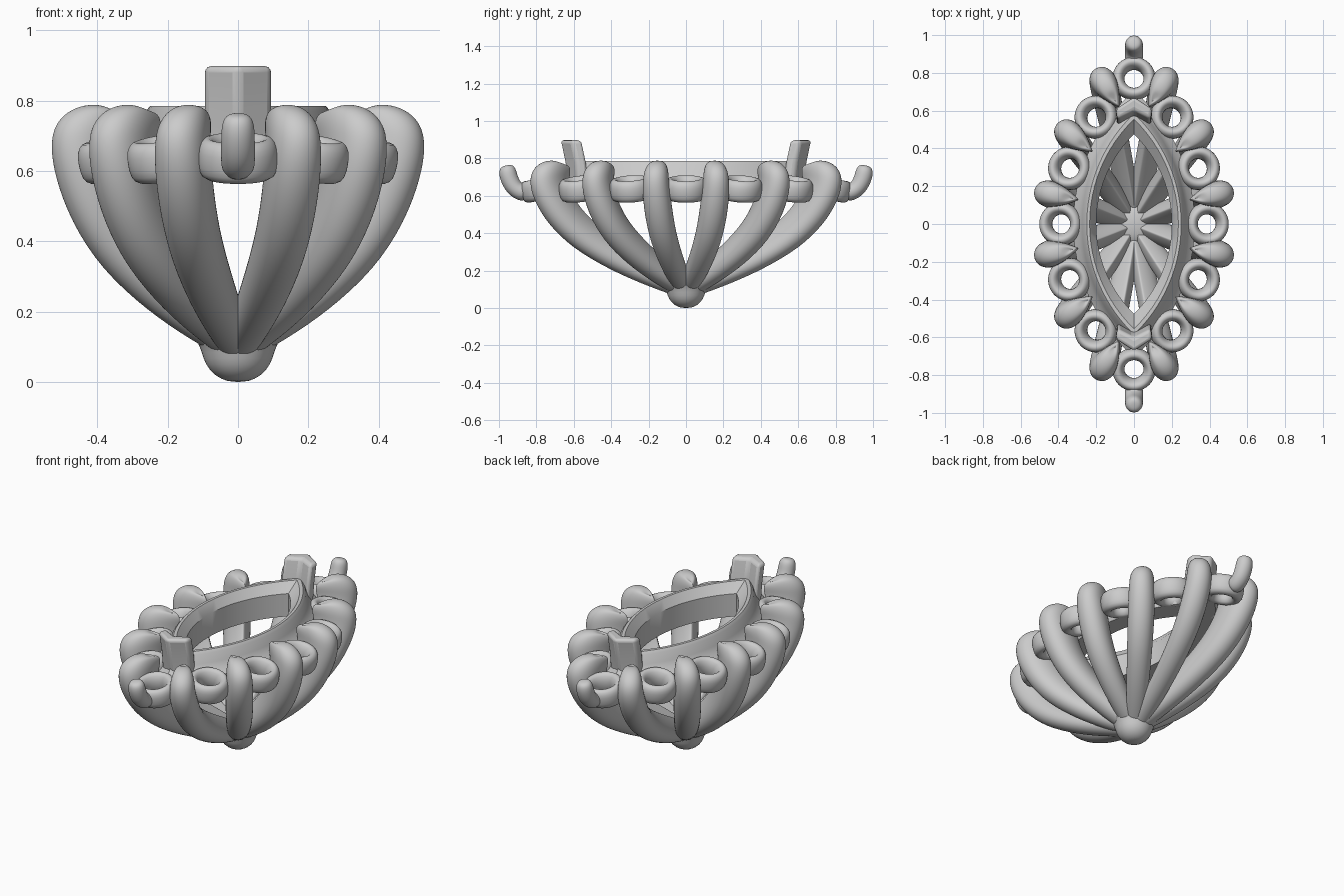
import bpy, bmesh, math
from mathutils import Vector, Matrix

if "Cube" in bpy.data.objects:
    bpy.data.objects.remove(bpy.data.objects["Cube"])


def loft(name, rings, closed=False, sub=0, angle=180):
    """Skin a list of equal-length point loops; cap the ends unless closed."""
    bm = bmesh.new()
    loops = [[bm.verts.new(p) for p in r] for r in rings]
    n = len(loops[0])
    pairs = list(zip(loops, loops[1:]))
    if closed:
        pairs.append((loops[-1], loops[0]))
    else:
        bm.faces.new(loops[0])
        bm.faces.new(loops[-1])
    for a, b in pairs:
        for i in range(n):
            j = (i + 1) % n
            bm.faces.new((a[i], a[j], b[j], b[i]))
    bmesh.ops.recalc_face_normals(bm, faces=bm.faces)
    me = bpy.data.meshes.new(name)
    bm.to_mesh(me)
    bm.free()
    ob = bpy.data.objects.new(name, me)
    bpy.context.collection.objects.link(ob)
    bpy.ops.object.select_all(action='DESELECT')
    ob.select_set(True)
    bpy.context.view_layer.objects.active = ob
    bpy.ops.object.shade_smooth_by_angle(angle=math.radians(angle))
    if sub:
        m = ob.modifiers.new("smooth", 'SUBSURF')
        m.levels = m.render_levels = sub
    return ob


# Ribs: teardrop section, round outside and pointed inside, curling in at the top
# rows: fraction of tip radius, inset, outer z, depth, inner rise, half width
RIB = [(.02, 0, .05, .03, .08, .045), (.12, 0, .08, .06, .10, .053),
       (.26, 0, .122, .09, .115, .059), (.48, 0, .20, .13, .12, .066),
       (.73, 0, .32, .17, .11, .072), (.89, 0, .455, .20, .08, .075),
       (.975, 0, .58, .22, .05, .075), (1, 0, .665, .24, .02, .074),
       (1, .008, .722, .24, 0, .07), (1, .038, .762, .21, -.015, .058),
       (1, .085, .786, .145, -.02, .042), (1, .135, .79, .08, -.025, .024),
       (1, .16, .783, .04, -.02, .01)]


def rib(name, tip, direction):
    tip, d = Vector((*tip, 0)), Vector((*direction, 0)).normalized()
    side = Vector((-d.y, d.x, 0))
    rings = []
    for f, inset, z, depth, rise, w in RIB:
        outer = tip * f - d * inset + Vector((0, 0, z))
        inward = -d * depth + Vector((0, 0, rise))
        p = 1 if z > .6 else .75
        ring = []
        for k in range(16):
            a = -math.pi + math.tau * k / 16
            u = (1 - math.cos(a)) / 2
            v = 1.25 * math.sin(a) * abs(math.cos(a / 2)) ** p
            ring.append(outer + inward * u + side * v * w)
        rings.append(ring)
    loft(name, rings, sub=2)


for i, (tip, d) in enumerate([((.207, .828), (.52, .85)),
                              ((.414, .533), (.79, .61)),
                              ((.534, .178), (.97, .2))]):
    for sx in (1, -1):
        for sy in (1, -1):
            rib(f"rib_{i}", (tip[0] * sx, tip[1] * sy), (d[0] * sx, d[1] * sy))

# Small stone seats: turned rings between the ribs, tilted outward
SEAT = [(.053, -.062), (.094, -.062), (.113, -.042), (.116, 0), (.113, .036),
        (.096, .058), (.074, .058), (.056, .03), (.049, 0)]


def stone_seat(pos, direction):
    d = Vector((*direction, 0)).normalized()
    m = Matrix.Translation((*pos, .638)) @ Matrix.Rotation(
        math.radians(11), 4, Vector((-d.y, d.x, 0)))
    rings = [[m @ Vector((r * math.cos(t), r * math.sin(t), z)) for r, z in SEAT]
             for t in (math.tau * k / 32 for k in range(32))]
    loft("stone_seat", rings, closed=True, sub=1)


for s in (1, -1):
    stone_seat((0, .77 * s), (0, s))
    stone_seat((.387 * s, 0), (s, 0))
    for t in (1, -1):
        stone_seat((.2 * s, .565 * t), (.8 * s, .6 * t))
        stone_seat((.34 * s, .295 * t), (.93 * s, .35 * t))


# Pointed oval rim, lofted through loops of (half width, half length, z)
def marquise(a, b, z, n=24):
    c = (b * b - a * a) / (2 * a)
    r = a + c
    half = math.asin(b / r)
    pts = []
    for s in (1, -1):
        for k in range(n):
            t = s * half * (2 * k / n - 1)
            pts.append((s * (r * math.cos(t) - c), r * math.sin(t), z))
    return pts


loft("centre_rim", [marquise(*p) for p in
                    [(.31, .69, .595), (.322, .705, .62), (.322, .705, .66),
                     (.295, .66, .685), (.275, .63, .72), (.262, .605, .77),
                     (.25, .585, .785), (.235, .555, .785),
                     (.2, .475, .735), (.2, .475, .6)]], closed=True, angle=35)

# Chevron claws at the two points of the rim, leaning outward
CHEVRON = [(0, .675), (.097, .612), (.088, .555), (0, .6), (-.088, .555), (-.097, .612)]
for s in (1, -1):
    claw = loft("chevron_claw", [[(x, (y - lean) * s, z) for x, y in CHEVRON]
                                 for z, lean in ((.6, .045), (.78, .025), (.898, 0))],
                angle=35)
    b = claw.modifiers.new("round", 'BEVEL')
    b.width, b.segments = .018, 3
    b.limit_method, b.angle_limit = 'ANGLE', math.radians(40)

# End prongs: short tubes bending up outside the end seats
PRONG = [(.85, .618, 0, .048), (.89, .62, 15, .05), (.925, .65, 50, .05),
         (.947, .695, 75, .05), (.955, .735, 78, .048), (.959, .757, 78, .036),
         (.96, .763, 78, .014)]
for s in (1, -1):
    rings = []
    for y, z, deg, r in PRONG:
        a = math.radians(deg)
        rings.append([(r * math.cos(t), s * (y - r * math.sin(t) * math.sin(a)),
                       z + r * math.sin(t) * math.cos(a))
                      for t in (math.tau * k / 12 for k in range(12))])
    loft("end_prong", rings, sub=2)

# Round knob flaring up into the ribs
KNOB = [(.025, 0), (.065, .016), (.094, .05), (.104, .085), (.115, .115), (.138, .145),
        (.12, .19), (.05, .22)]
loft("base_knob", [[(r * math.cos(t), r * math.sin(t), z)
                    for t in (math.tau * k / 24 for k in range(24))]
                   for r, z in KNOB], sub=1)
